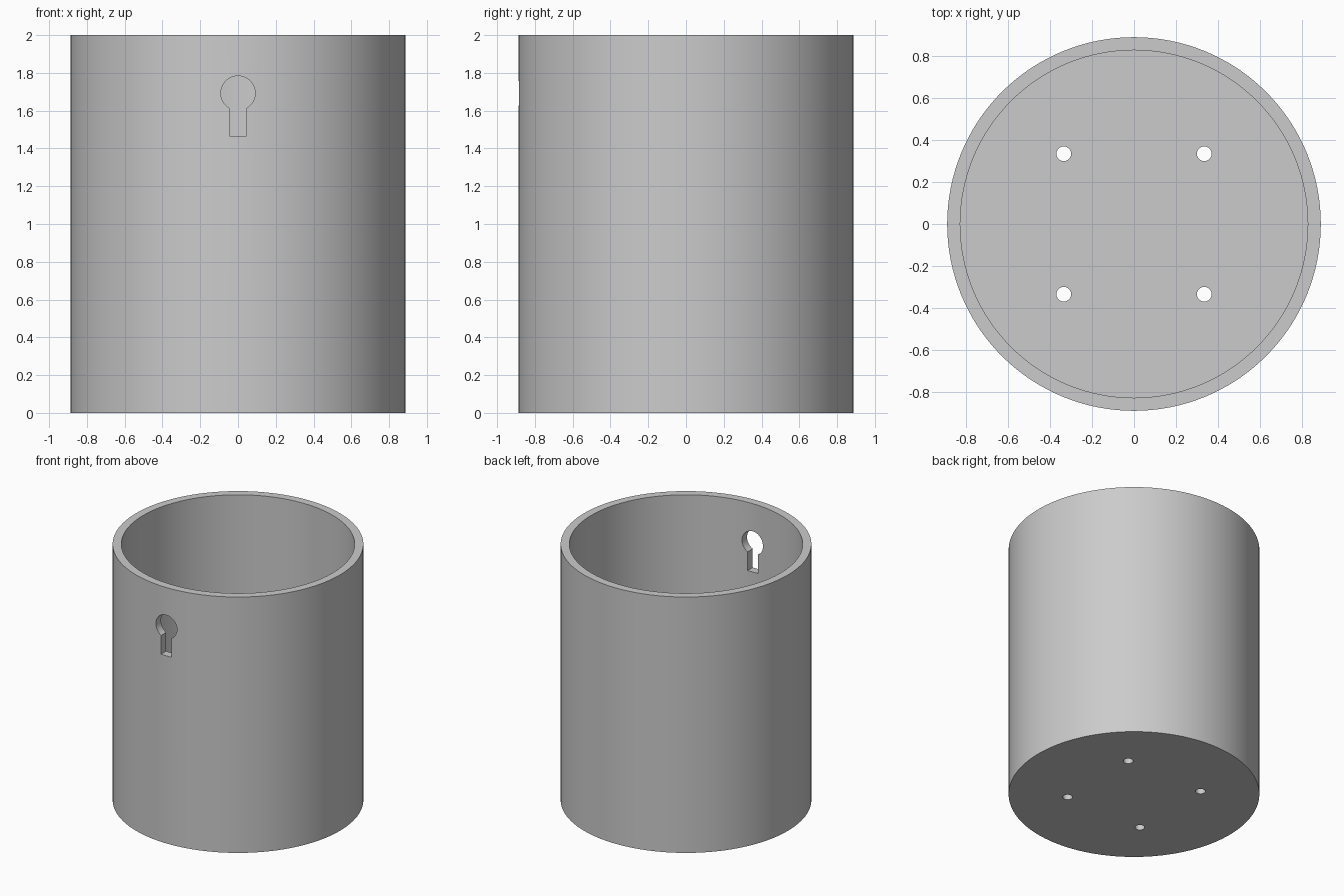
import bpy, bmesh, math
from mathutils import Vector

cube = bpy.data.objects.get("Cube")
if cube:
    bpy.data.objects.remove(cube, do_unlink=True)

HEIGHT, OUTER, INNER, FLOOR = 2.0, 0.888, 0.826, 0.065
SEGMENTS = 128

grey = bpy.data.materials.new("plain_grey")
grey.use_nodes = True
colour = (0.6, 0.6, 0.6, 1)
grey.diffuse_color = colour
grey.node_tree.nodes["Principled BSDF"].inputs["Base Color"].default_value = colour


def prism(name, outline, offset):
    """Solid made by sweeping a flat outline along an offset."""
    bm = bmesh.new()
    face = bm.faces.new([bm.verts.new(p) for p in outline])
    swept = bmesh.ops.extrude_face_region(bm, geom=[face])
    moved = [v for v in swept["geom"] if isinstance(v, bmesh.types.BMVert)]
    bmesh.ops.translate(bm, verts=moved, vec=offset)
    bmesh.ops.recalc_face_normals(bm, faces=bm.faces)
    mesh = bpy.data.meshes.new(name)
    bm.to_mesh(mesh)
    bm.free()
    mesh.materials.append(grey)
    obj = bpy.data.objects.new(name, mesh)
    bpy.context.collection.objects.link(obj)
    return obj


def circle(radius, count, x=0, y=0, z=0):
    turns = [math.tau * i / count for i in range(count)]
    return [(x + radius * math.cos(a), y + radius * math.sin(a), z) for a in turns]


# Outer cylinder
pot = prism("pot", circle(OUTER, SEGMENTS), Vector((0, 0, HEIGHT)))

# Hollow interior
cutters = [prism("cavity_cutter", circle(INNER, SEGMENTS, z=FLOOR), Vector((0, 0, HEIGHT)))]

# Four drain holes through the floor
for x in (-0.334, 0.334):
    for y in (-0.334, 0.334):
        cutters.append(prism("drain_cutter", circle(0.035, 32, x, y, -0.1), Vector((0, 0, 0.4))))

# Keyhole hanger slot through the front wall
radius, centre, half_slot, slot_bottom = 0.091, 1.693, 0.044, 1.466
start = -math.pi / 2 + math.asin(half_slot / radius)
sweep = math.tau - 2 * math.asin(half_slot / radius)
keyhole = [(-half_slot, -1.2, slot_bottom), (half_slot, -1.2, slot_bottom)]
for i in range(41):
    a = start + sweep * i / 40
    keyhole.append((radius * math.cos(a), -1.2, centre + radius * math.sin(a)))
cutters.append(prism("keyhole_cutter", keyhole, Vector((0, 0.7, 0))))

# Cut the openings, then drop the cutters
for cutter in cutters:
    cutter.hide_render = True
    cut = pot.modifiers.new(cutter.name, "BOOLEAN")
    cut.operation, cut.solver, cut.object = "DIFFERENCE", "EXACT", cutter

bpy.context.view_layer.update()
depsgraph = bpy.context.evaluated_depsgraph_get()
pot_mesh = bpy.data.meshes.new_from_object(pot.evaluated_get(depsgraph))
pot.modifiers.clear()
pot.data = pot_mesh
pot.data.name = "pot"
for cutter in cutters:
    bpy.data.objects.remove(cutter, do_unlink=True)

# Smooth round walls with crisp rims
bpy.ops.object.select_all(action="DESELECT")
pot.select_set(True)
bpy.context.view_layer.objects.active = pot
bpy.ops.object.shade_smooth_by_angle(angle=math.radians(30))
